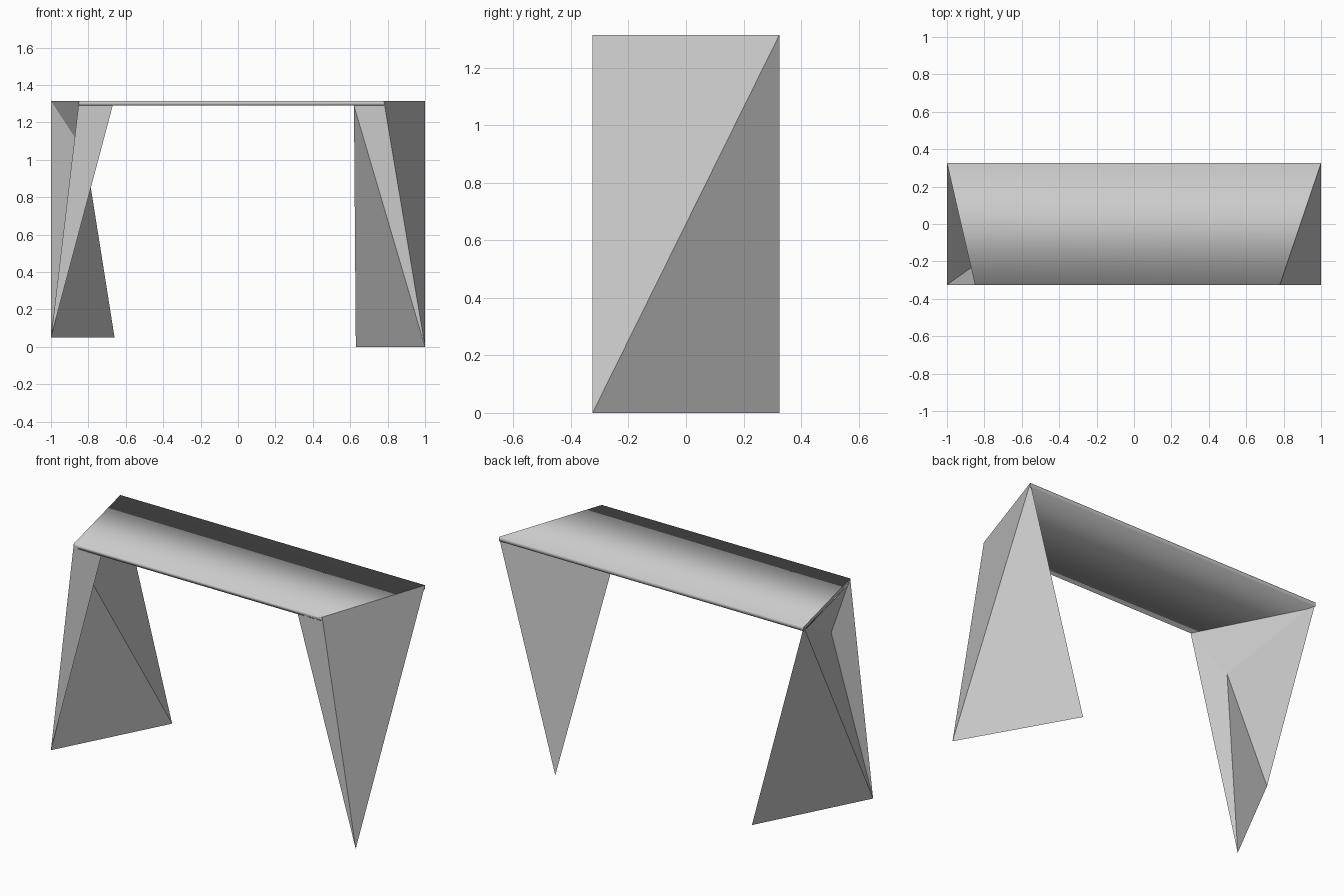
import bpy, bmesh
from math import radians

if "Cube" in bpy.data.objects:
    bpy.data.objects.remove(bpy.data.objects["Cube"])

HX, HY, TOP, UNDER = 1.0, 0.325, 1.315, 1.29

# Named fold corners shared by the parts
back_l, back_r = (-HX, HY, TOP), (HX, HY, TOP)
front_l, front_r = (-0.85, -HY, TOP), (0.78, -HY, TOP)
under_l, under_r = (-0.67, -HY, UNDER), (0.62, -HY, UNDER)
toe_r, heel_r = (1.0, -HY, 0.0), (0.63, HY, 0.0)
toe_l, heel_l = (-1.0, -HY, 0.05), (-0.66, HY, 0.05)
pocket = (-0.816, -0.195, 1.035)


def finish(name, bm, smooth_angle=None):
    """Turn the bmesh into an object, smooth all over or only up to an angle."""
    bmesh.ops.recalc_face_normals(bm, faces=bm.faces[:])
    for f in bm.faces:
        f.smooth = True
    mesh = bpy.data.meshes.new(name)
    bm.to_mesh(mesh)
    bm.free()
    obj = bpy.data.objects.new(name, mesh)
    bpy.context.collection.objects.link(obj)
    if smooth_angle:
        mesh.set_sharp_from_angle(angle=radians(smooth_angle))


def folded_solid(name, groups):
    """Join faceted convex wedges, each given by its corner points."""
    bm = bmesh.new()
    for pts in groups:
        bmesh.ops.convex_hull(bm, input=[bm.verts.new(p) for p in pts])
    finish(name, bm, 30)


# Tabletop: a flattened sleeve, softly shaded round its long edges;
# its ends are closed by the legs
bm = bmesh.new()
ends = []
for front, back in ((front_l, back_l), (front_r, back_r)):
    ring = [front, back, (*back[:2], UNDER), (*front[:2], UNDER)]
    ends.append([bm.verts.new(p) for p in ring])
for i in range(4):
    j = (i + 1) % 4
    bm.faces.new((ends[0][i], ends[0][j], ends[1][j], ends[1][i]))
finish("tabletop", bm)

# Right leg: one folded wedge, ending in a diagonal ground edge
folded_solid("right_leg", [[back_r, front_r, under_r, toe_r, heel_r]])

# Left leg: front blade, folded outer wing and the tucked corner joining them
folded_solid("left_leg", [
    [front_l, under_l, toe_l, pocket],
    [back_l, pocket, toe_l, heel_l],
    [back_l, front_l, under_l, pocket],
])
